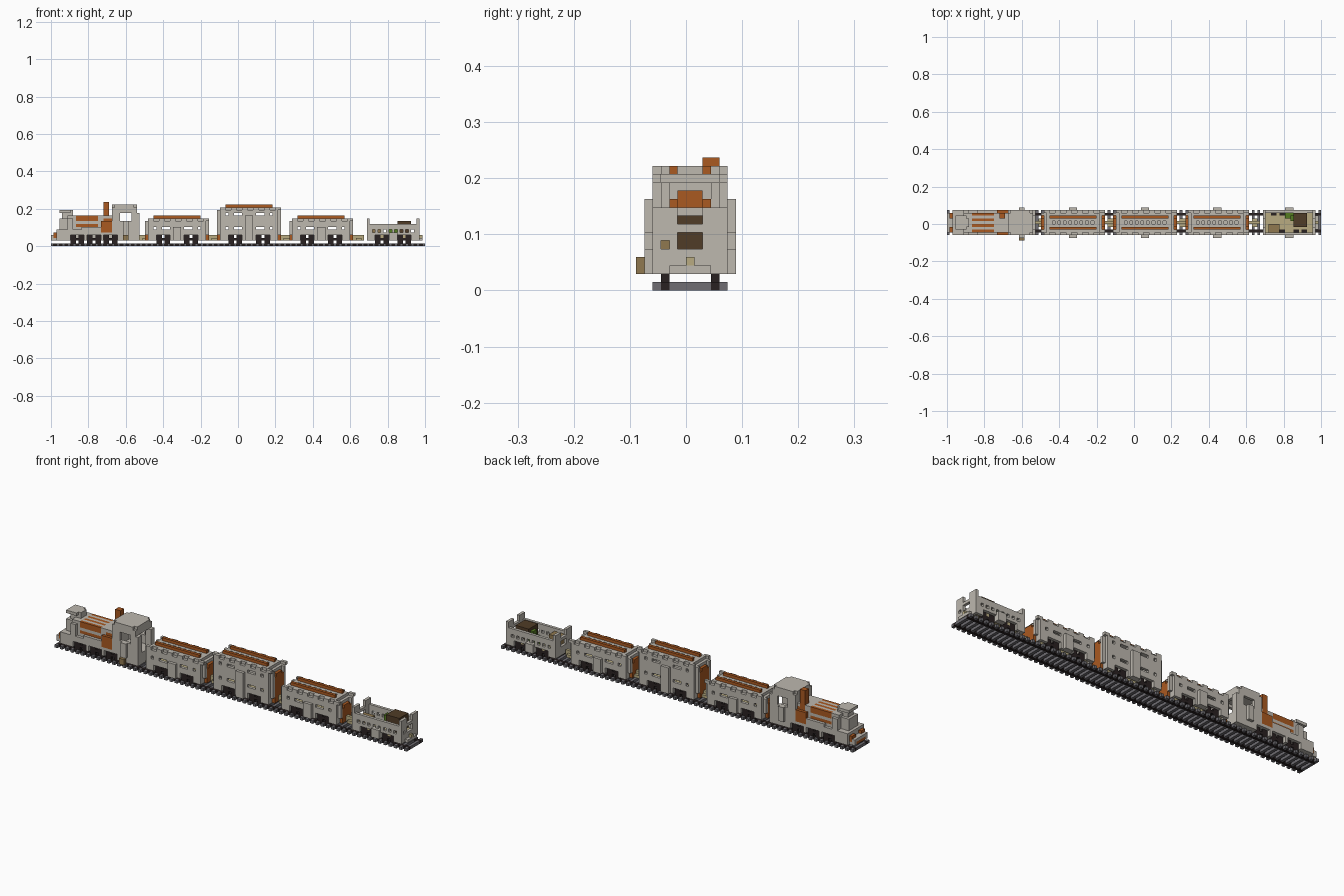
import bpy, bmesh
from mathutils import Vector

cube = bpy.data.objects.get("Cube")
if cube:
    bpy.data.objects.remove(cube, do_unlink=True)

LENGTH = 135            # train length in blocks
UNIT = 2 / LENGTH       # size of one block


def material(name, red, green, blue):
    mat = bpy.data.materials.new(name)
    mat.use_nodes = True
    colour = (red, green, blue, 1)
    mat.diffuse_color = colour
    mat.node_tree.nodes["Principled BSDF"].inputs["Base Color"].default_value = colour
    return mat


GREY = material("pale grey", .51, .48, .43)
ORANGE = material("rust orange", .4, .1, .015)
TAN = material("tan wood", .48, .41, .22)
CRATE = material("crate brown", .28, .19, .08)
DARK = material("dark brown", .08, .045, .02)
BLACK = material("rail black", .022, .015, .015)
STEEL = material("sleeper grey", .16, .155, .17)
GREEN = material("leaf green", .09, .2, .015)


def box(x0, x1, y0, y1, z0, z1):
    """Set of block cells in a box."""
    return {(x, y, z) for x in range(x0, x1) for y in range(y0, y1) for z in range(z0, z1)}


def centred(x0, x1, width, z0, z1):
    """Box of odd width, centred across the train."""
    half = width // 2
    return box(x0, x1, -half, half + 1, z0, z1)


def pair(x0, x1, y0, y1, z0, z1):
    """Box on the left side, mirrored to the right side."""
    return box(x0, x1, y0, y1, z0, z1) | box(x0, x1, 1 - y1, 1 - y0, z0, z1)


def build(name, mat, cells):
    """Turn cells into one mesh made of their exposed faces."""
    bm = bmesh.new()
    corners = {}

    def vertex(p):
        key = tuple(p)
        if key not in corners:
            corners[key] = bm.verts.new(((p[0] - LENGTH / 2) * UNIT, p[1] * UNIT, p[2] * UNIT))
        return corners[key]

    for cell in sorted(cells):
        for axis in range(3):
            u, w = Vector((0, 0, 0)), Vector((0, 0, 0))
            u[(axis + 1) % 3] = 1
            w[(axis + 2) % 3] = 1
            for step in (-1, 1):
                near = list(cell)
                near[axis] += step
                if tuple(near) in cells:
                    continue
                start = Vector(cell)
                start[axis] += max(step, 0)
                ring = [start, start + u, start + u + w, start + w]
                if step < 0:
                    ring.reverse()
                bm.faces.new([vertex(p) for p in ring])
    mesh = bpy.data.meshes.new(name)
    bm.to_mesh(mesh)
    bm.free()
    mesh.materials.append(mat)
    obj = bpy.data.objects.new(name, mesh)
    bpy.context.collection.objects.link(obj)
    return obj


def wheel_sets(name, starts):
    """Wheels on the rails, and the arch cells to cut from the skirt."""
    wheels, arches = set(), set()
    for x in starts:
        wheels |= pair(x, x + 2, 3, 4, 1, 4) | pair(x + 3, x + 5, 3, 4, 1, 4)
        wheels |= centred(x + 2, x + 3, 7, 2, 3)
        arches |= pair(x, x + 5, 3, 5, 2, 4)
    build(name + "_wheels", BLACK, wheels)
    return arches


# Track
rails = pair(0, LENGTH, 3, 4, 0, 1)
sleepers = set()
for x in range(0, LENGTH, 2):
    sleepers |= centred(x, x + 1, 9, 0, 1)
build("rails", BLACK, rails)
build("sleepers", STEEL, sleepers - rails)


def carriage(name, s, top):
    """Covered carriage with end doors, windows and roof rails."""
    e = s + 21
    eave = top - 2
    arches = wheel_sets(name, (s + 3, s + 13))
    shell = centred(s, e, 9, 2, eave) - centred(s + 1, e - 1, 7, 2, eave)
    for row in range(6, eave - 1, 5):
        for x in (s + 5, s + 13):
            shell -= centred(x, x + 3, 11, row, row + 1)
        for x in (s + 2, s + 18):
            shell -= centred(x, x + 1, 11, row, row + 1)
    # stepped roof with ventilation slots and toothed eaves
    shell |= centred(s + 1, e - 1, 7, eave, eave + 1)
    shell |= centred(s + 1, e - 1, 7, eave - 1, eave)
    for x in range(s + 3, e - 3, 2):
        shell -= centred(x, x + 1, 1, eave, eave + 1)
    for x in range(s, e, 4):
        shell |= pair(x, x + 2, 4, 5, eave, eave + 1)
    # side doors and corner posts
    shell |= pair(s + 9, s + 12, 5, 6, 2, top - 4)
    for x in (s - 1, e):
        shell |= pair(x, x + 1, 3, 4, 4, eave)
    build(name + "_body", GREY, shell - arches)
    build(name + "_floor", TAN, centred(s + 1, e - 1, 5, 2, 3))
    build(name + "_roof_rails", ORANGE, pair(s + 2, e - 2, 2, 3, top - 1, top))
    doors = set()
    for x in (s - 1, e):
        doors |= centred(x, x + 1, 5, 2, top - 4) | centred(x, x + 1, 3, top - 4, top - 3)
    build(name + "_end_doors", ORANGE, doors - centred(s - 1, e + 1, 1, 2, 4))


carriage("front_carriage", 35, 11)
carriage("tall_carriage", 61, 15)
carriage("rear_carriage", 87, 11)

# Couplers between the carriages
links = set()
for x in (32, 57, 83, 109):
    links |= centred(x, x + 4, 1, 2, 4) | centred(x + 1, x + 3, 3, 2, 3)
build("couplers", TAN, links)

# Locomotive: skirt, boiler, nose and chimney block
arches = wheel_sets("engine", (7, 13, 19))
engine = centred(2, 32, 9, 2, 6) | centred(0, 2, 7, 2, 4)
engine |= centred(6, 22, 7, 6, 11) | centred(3, 6, 5, 6, 10)
engine |= pair(6, 8, 4, 5, 6, 10) | pair(11, 18, 4, 5, 6, 7)
engine |= centred(4, 8, 3, 10, 13) | centred(3, 7, 5, 12, 13)
catcher = centred(0, 2, 5, 2, 3) | pair(1, 3, 2, 4, 3, 5)
pipes = set()
for y in (1, 3):
    pipes |= pair(9, 17, y, y + 1, 10, 11)
for z in (7, 9):
    pipes |= pair(9, 17, 3, 4, z, z + 1)
cylinders = pair(18, 22, 3, 5, 5, 9) | pair(19, 22, 2, 4, 9, 10)
stack = box(19, 21, 2, 4, 5, 16)
build("engine_body", GREY, engine - arches - catcher - pipes - cylinders - stack)
build("cow_catcher", ORANGE, catcher)
build("boiler_pipes", ORANGE, pipes)
build("steam_cylinders", ORANGE, cylinders - stack)
build("smoke_stack", ORANGE, stack)

# Cab with windows, side steps and rear platform
cab = centred(22, 31, 9, 6, 13) - centred(23, 30, 7, 6, 13)
cab -= centred(25, 29, 9, 9, 12)
cab -= centred(30, 31, 5, 6, 12)
cab |= centred(22, 31, 9, 13, 14) | centred(23, 30, 9, 14, 15) | centred(22, 31, 7, 14, 15)
cab |= pair(26, 28, 5, 6, 4, 9) | pair(31, 32, 3, 5, 5, 12)
build("cab", GREY, cab)
build("cab_step", CRATE, box(26, 28, -6, -5, 2, 4))

# Open wagon with loop-holed walls and corner posts
s, e = 114, 133
arches = wheel_sets("wagon", (s + 3, s + 11))
wagon = centred(s, e, 9, 2, 8) - centred(s + 1, e - 1, 7, 2, 8)
for x in range(s + 2, e - 2, 2):
    wagon -= centred(x, x + 1, 9, 5, 6)
for x in (s, e - 1):
    wagon |= pair(x, x + 1, 2, 5, 8, 10)
    wagon -= centred(x, x + 1, 3, 5, 7) | box(x, x + 1, -3, -2, 5, 6)
wagon |= pair(s + 8, s + 11, 5, 6, 2, 5) | centred(e, e + 1, 5, 2, 3)
build("wagon_body", GREY, wagon - arches)
build("wagon_floor", TAN, centred(s + 1, e - 1, 7, 3, 4) | centred(e, e + 1, 1, 3, 4))
build("wagon_crate", CRATE, box(s + 2, s + 6, -3, 0, 4, 7))
build("wagon_cargo", DARK, box(s + 11, s + 16, -1, 4, 4, 9))
build("wagon_leaves", GREEN, box(s + 8, s + 11, 2, 4, 4, 7) | box(s + 10, s + 11, 1, 3, 4, 8))
